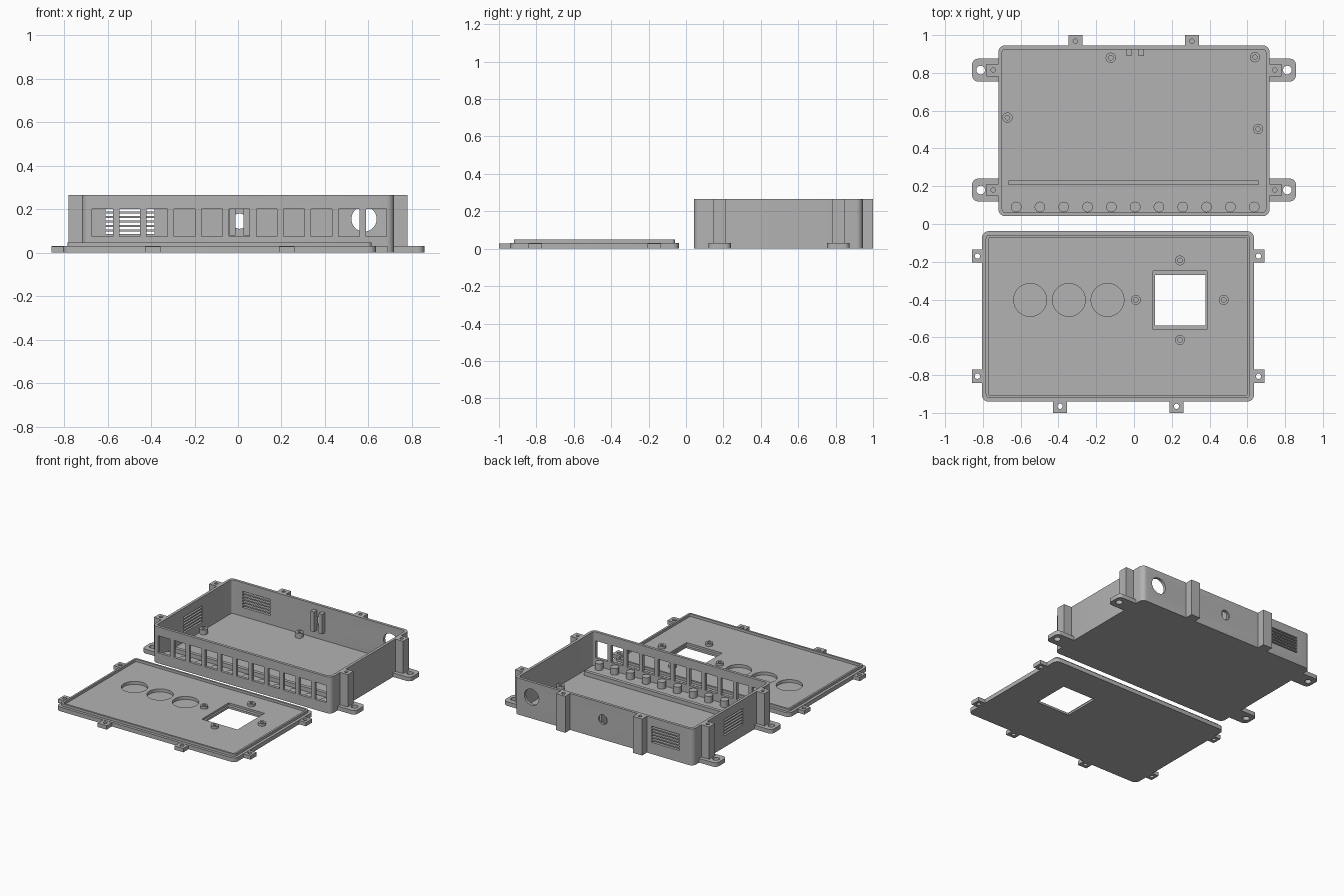
import bpy, bmesh, math
from mathutils import Matrix, Vector

if "Cube" in bpy.data.objects:
    bpy.data.objects.remove(bpy.data.objects["Cube"])

grey = bpy.data.materials.new("plain grey")
grey.diffuse_color = (0.45, 0.45, 0.45, 1)
grey.use_nodes = True
grey.node_tree.nodes["Principled BSDF"].inputs["Base Color"].default_value = grey.diffuse_color


def add_prism(bm, outline, z0, z1):
    """Extrude a 2D outline from z0 to z1."""
    lo = [bm.verts.new((x, y, z0)) for x, y in outline]
    hi = [bm.verts.new((x, y, z1)) for x, y in outline]
    n = len(lo)
    bm.faces.new(lo[::-1])
    bm.faces.new(hi)
    for i in range(n):
        j = (i + 1) % n
        bm.faces.new((lo[i], lo[j], hi[j], hi[i]))


def rect(x0, x1, y0, y1, r=0.0, seg=6):
    """Rectangle outline, optionally with rounded corners."""
    if r == 0:
        return [(x0, y0), (x1, y0), (x1, y1), (x0, y1)]
    pts = []
    for k, (cx, cy) in enumerate([(x1 - r, y1 - r), (x0 + r, y1 - r), (x0 + r, y0 + r), (x1 - r, y0 + r)]):
        for i in range(seg + 1):
            a = math.pi / 2 * (k + i / seg)
            pts.append((cx + r * math.cos(a), cy + r * math.sin(a)))
    return pts


def circle(x, y, r, n=32):
    return [(x + r * math.cos(2 * math.pi * i / n), y + r * math.sin(2 * math.pi * i / n)) for i in range(n)]


def finish(name, bm):
    bmesh.ops.recalc_face_normals(bm, faces=bm.faces)
    me = bpy.data.meshes.new(name)
    bm.to_mesh(me)
    bm.free()
    me.materials.append(grey)
    ob = bpy.data.objects.new(name, me)
    bpy.context.collection.objects.link(ob)
    return ob


def solid(name, *prisms):
    """Object made of (outline, z0, z1) prisms."""
    bm = bmesh.new()
    for p in prisms:
        add_prism(bm, *p)
    return finish(name, bm)


def select(ob):
    bpy.ops.object.select_all(action='DESELECT')
    ob.select_set(True)
    bpy.context.view_layer.objects.active = ob


def cut(ob, cutter):
    """Subtract the cutter and discard it."""
    mod = ob.modifiers.new("cut", 'BOOLEAN')
    mod.operation, mod.solver, mod.object = 'DIFFERENCE', 'EXACT', cutter
    select(ob)
    bpy.ops.object.modifier_apply(modifier=mod.name)
    bpy.data.objects.remove(cutter)


def smooth(ob):
    select(ob)
    bpy.ops.object.shade_smooth_by_angle(angle=math.radians(30))


def drilled(name, prisms, holes):
    ob = solid(name, *prisms)
    cut(ob, solid("cutter", *holes))
    smooth(ob)
    return ob


# ---- Open case: rounded tray with cut-outs ----
X, Y0, Y1, H, T, FLOOR = 0.718, 0.042, 0.945, 0.265, 0.02, 0.02
case = solid("case", (rect(-X, X, Y0, Y1, 0.035), 0, H))
cut(case, solid("cutter", (rect(-X + T, X - T, Y0 + T, Y1 - T, 0.018), FLOOR, H + 0.1)))

PITCH = 0.126
centres = [0.006 + PITCH * i for i in range(-5, 6)]
slots = [0.085 + 0.021 * i for i in range(6)]

# Front windows, back vent and left vent
openings = [(rect(x - 0.048, x + 0.048, Y0 - 0.05, Y0 + 0.05), 0.075, 0.2) for x in centres]
for z in slots:
    openings.append((rect(-0.61, -0.385, Y1 - 0.04, Y1 + 0.04), z, z + 0.012))
    openings.append((rect(-X - 0.04, -X + 0.04, 0.37, 0.59), z, z + 0.012))
cut(case, solid("cutter", *openings))

# Round holes through the back wall
bm = bmesh.new()
for x, z, r in ((0.58, 0.155, 0.058), (0.007, 0.145, 0.035)):
    bmesh.ops.create_cone(bm, cap_ends=True, segments=40, radius1=r, radius2=r, depth=0.08,
                          matrix=Matrix.Translation((x, Y1 - 0.01, z)) @ Matrix.Rotation(math.pi / 2, 4, 'X'))
cut(case, finish("cutter", bm))
smooth(case)

# ---- Screw columns and mounting feet on both sides ----
for side in (-1, 1):
    for y in (0.18, 0.815):
        label = ("left" if side < 0 else "right") + ("_front" if y < 0.5 else "_back")
        xa, xb = sorted((side * (X - 0.01), side * 0.78))
        drilled(label + "_column", [(rect(xa, xb, y - 0.033, y + 0.033), 0, H)],
                [(circle(side * 0.745, y, 0.012, 20), H - 0.08, H + 0.1)])
        xa, xb = sorted((side * (X - 0.01), side * 0.857))
        pts = rect(xa, xb, y - 0.06, y + 0.06, 0.03)
        # square off the corners that meet the wall
        pts = [(side * (X - 0.01), y + math.copysign(0.06, q - y)) if abs(p) < X + 0.02 else (p, q) for p, q in pts]
        clean = [p for i, p in enumerate(pts) if p != pts[i - 1]]
        drilled(label + "_foot", [(clean, 0, 0.03)],
                [(circle(side * 0.812, y, 0.023, 24), -0.1, 0.1)])

# Screw columns on the back
for x in (-0.31, 0.307):
    drilled("back_column", [(rect(x - 0.037, x + 0.037, Y1 - 0.01, 1.0), 0, H)],
            [(circle(x, 0.968, 0.012, 20), H - 0.08, H + 0.1)])

# ---- Inside the case ----
for x, y in ((-0.123, 0.88), (0.64, 0.883), (-0.67, 0.563), (0.657, 0.503)):
    drilled("case_standoff", [(circle(x, y, 0.027), FLOOR - 0.005, 0.055)],
            [(circle(x, y, 0.012, 20), 0.025, 0.1)])
solid("floor_rib", (rect(-0.665, 0.66, 0.206, 0.231), FLOOR - 0.005, 0.05))
for x in centres:
    smooth(solid("peg", (circle(x, 0.09, 0.028), FLOOR - 0.005, 0.068)))
for x in (-0.026, 0.039):
    solid("back_clip", (rect(x - 0.014, x + 0.014, 0.89, Y1 - 0.01), 0.08, 0.225))

# ---- Lid: plate with raised rim, recesses and window ----
LX0, LX1, LY0, LY1, LF = -0.805, 0.635, -0.94, -0.038, 0.03
lid = solid("lid", (rect(LX0, LX1, LY0, LY1, 0.035), 0, LF))
recesses = [(circle(x, -0.402, 0.087, 48), 0.008, 0.1) for x in (-0.55, -0.345, -0.14)]
recesses.append((rect(0.1, 0.386, -0.558, -0.248), 0.015, 0.1))
cut(lid, solid("cutter", *recesses))
cut(lid, solid("cutter", (rect(0.112, 0.378, -0.538, -0.27), -0.1, 0.2)))
smooth(lid)

drilled("lid_rim", [(rect(LX0 + 0.02, LX1 - 0.02, LY0 + 0.02, LY1 - 0.02, 0.02), LF - 0.005, 0.048)],
        [(rect(LX0 + 0.034, LX1 - 0.034, LY0 + 0.034, LY1 - 0.034, 0.01), -0.1, 0.1)])

# Lid standoffs around the window
for x, y in ((0.01, -0.402), (0.475, -0.402), (0.243, -0.193), (0.243, -0.614)):
    drilled("lid_standoff", [(circle(x, y, 0.026), LF - 0.005, 0.048)],
            [(circle(x, y, 0.012, 20), 0.02, 0.1)])

# Lid screw tabs along the sides and the front edge
tabs = [(LX0 - 0.024, y, LX0 - 0.052, LX0 + 0.01, y - 0.035, y + 0.035) for y in (-0.17, -0.806)]
tabs += [(LX1 + 0.024, y, LX1 - 0.01, LX1 + 0.055, y - 0.035, y + 0.035) for y in (-0.17, -0.806)]
tabs += [(x, -0.965, x - 0.036, x + 0.036, -1.0, LY0 + 0.01) for x in (-0.392, 0.225)]
for hx, hy, *box in tabs:
    drilled("lid_tab", [(rect(*box), 0, LF - 0.002)], [(circle(hx, hy, 0.014, 20), -0.1, 0.1)])
